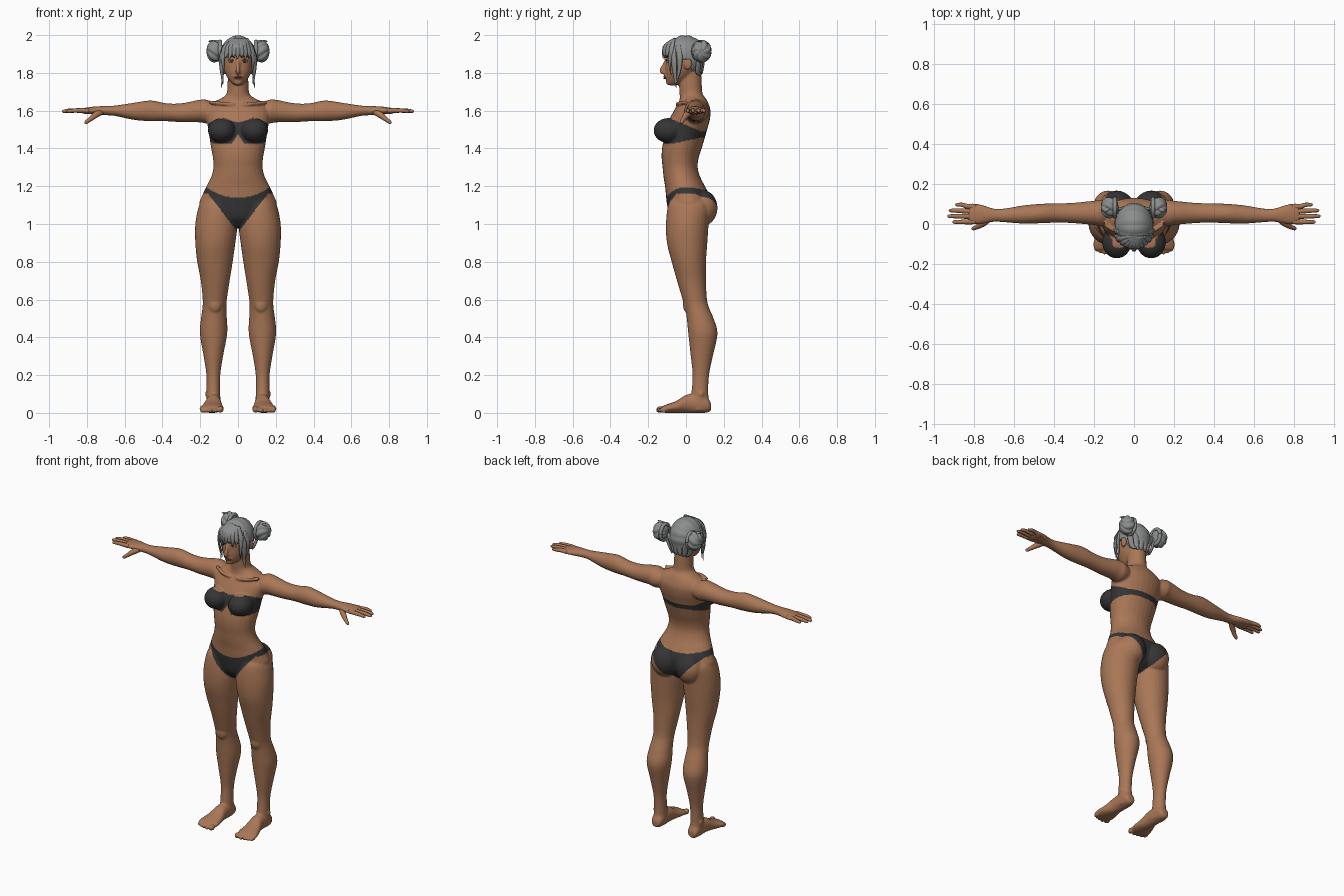
import bpy, bmesh, math
from mathutils import Vector, Matrix


def material(name, rgb):
    m = bpy.data.materials.new(name)
    m.diffuse_color = (*rgb, 1)
    return m


SKIN = material("brown skin", (0.40, 0.185, 0.095))
CLOTH = material("charcoal cloth", (0.035, 0.035, 0.036))
HAIR = material("grey hair", (0.26, 0.27, 0.27))
WHITE = material("eye white", (0.6, 0.58, 0.55))
DARK = material("dark brown", (0.03, 0.018, 0.012))
LIP = material("lip brown", (0.24, 0.085, 0.055))


def finish(bm, name, mat):
    bmesh.ops.recalc_face_normals(bm, faces=bm.faces[:])
    me = bpy.data.meshes.new(name)
    bm.to_mesh(me)
    bm.free()
    me.materials.append(mat)
    me.polygons.foreach_set("use_smooth", [True] * len(me.polygons))
    ob = bpy.data.objects.new(name, me)
    bpy.context.collection.objects.link(ob)
    return ob


def spline(rows, sub):
    """Catmull-Rom interpolation of tuples."""
    out = []
    n = len(rows)
    for i in range(n - 1):
        a, b, c, d = (rows[max(0, min(n - 1, i + k))] for k in (-1, 0, 1, 2))
        for s in range(sub):
            t = s / sub
            out.append([0.5 * (2 * q + (r - p) * t + (2 * p - 5 * q + 4 * r - u) * t * t
                               + (3 * q - p - 3 * r + u) * t ** 3)
                        for p, q, r, u in zip(a, b, c, d)])
    out.append(list(rows[-1]))
    return out


def skin_rings(bm, rings):
    loops = [[bm.verts.new(p) for p in ring] for ring in rings]
    n = len(loops[0])
    for a, b in zip(loops, loops[1:]):
        for i in range(n):
            bm.faces.new((a[i], a[(i + 1) % n], b[(i + 1) % n], b[i]))
    bm.faces.new(loops[0])
    bm.faces.new(loops[-1][::-1])


def loft(bm, rows, frame, seg=28, sub=4):
    """Rows are (position, a low, a high, b low, b high) of elliptical sections."""
    rings = []
    for t, a0, a1, b0, b1 in spline(rows, sub):
        ring = []
        for k in range(seg):
            g = math.tau * k / seg
            ring.append(frame(t, (a0 + a1) / 2 + (a1 - a0) / 2 * math.cos(g),
                              (b0 + b1) / 2 + (b1 - b0) / 2 * math.sin(g)))
        rings.append(ring)
    skin_rings(bm, rings)


def tube(bm, pts, centre=None, flat=1.0, seg=10, sub=4):
    """Points are (x, y, z, radius); flattened towards the centre if one is given."""
    path = spline(pts, sub)
    pos = [Vector(p[:3]) for p in path]
    rings = []
    for i, p in enumerate(pos):
        d = (pos[min(i + 1, len(pos) - 1)] - pos[max(i - 1, 0)]).normalized()
        ref = (p - Vector(centre)) if centre else Vector((0.05, 0.1, 1))
        side = d.cross(ref).normalized()
        up = side.cross(d)
        r = max(path[i][3], 0.0008)
        rings.append([p + side * r * math.cos(math.tau * k / seg)
                      + up * r * flat * math.sin(math.tau * k / seg) for k in range(seg)])
    skin_rings(bm, rings)


def ball(bm, c, r, u=24, v=16):
    bmesh.ops.create_uvsphere(bm, u_segments=u, v_segments=v, radius=1,
                              matrix=Matrix.Translation(c) @ Matrix.Diagonal((*r, 1)))


# Torso, neck and head masses
bm = bmesh.new()
upright = lambda t, a, b: (a, b, t)
torso = [(0.985, .05, -.045, .06), (1.03, .15, -.085, .11), (1.1, .203, -.10, .13),
         (1.15, .19, -.106, .125), (1.2, .167, -.111, .10), (1.25, .142, -.119, .075),
         (1.3, .13, -.124, .062), (1.35, .133, -.129, .067), (1.4, .142, -.127, .083),
         (1.45, .15, -.117, .098), (1.5, .157, -.107, .112), (1.55, .167, -.09, .126),
         (1.6, .172, -.064, .13), (1.64, .14, -.04, .118), (1.665, .09, -.033, .105),
         (1.69, .061, -.034, .088), (1.75, .055, -.037, .083), (1.82, .053, -.03, .08)]
head = [(1.734, .018, -.09, -.05), (1.75, .038, -.1, -.01), (1.78, .06, -.107, .03),
        (1.81, .073, -.11, .06), (1.84, .08, -.109, .075), (1.88, .083, -.108, .085),
        (1.92, .083, -.106, .088), (1.96, .066, -.08, .07), (1.982, .03, -.04, .03)]
for part in (torso, head):
    loft(bm, [(z, -w, w, f, b) for z, w, f, b in part], upright)
tube(bm, [(0, -.1, 1.875, .009), (0, -.117, 1.84, .010), (0, -.128, 1.813, .014),
          (0, -.112, 1.8, .012)])
ball(bm, (0, -.094, 1.75), (.02, .012, .014))
ball(bm, (0, -.1, 1.778), (.025, .016, .014))

# Limbs, mirrored
leg = [(1.14, .04, .17, -.07, .11), (1.1, .02, .205, -.095, .13), (1.0, .003, .226, -.106, .12),
       (.9, .014, .226, -.101, .113), (.8, .028, .216, -.076, .106), (.7, .044, .197, -.048, .106),
       (.6, .059, .187, -.018, .111), (.55, .061, .189, -.004, .125), (.5, .059, .196, .004, .146),
       (.42, .057, .202, .012, .167), (.3, .079, .182, .025, .142), (.2, .094, .167, .035, .122),
       (.1, .094, .167, .028, .118), (.05, .092, .168, .02, .126), (.012, .097, .163, .02, .125)]
foot = [(.132, .108, .153, .012, .05), (.11, .094, .166, .001, .085), (.05, .09, .168, -.001, .1),
        (0, .088, .173, .0, .095), (-.05, .08, .19, .0, .064), (-.1, .075, .204, .0, .046),
        (-.128, .085, .198, .002, .034)]
arm = [(.1, .02, .1, 1.55, 1.63), (.16, -.01, .12, 1.532, 1.656), (.2, -.005, .116, 1.538, 1.658),
       (.3, .004, .106, 1.539, 1.639), (.38, .007, .103, 1.544, 1.639), (.46, .004, .101, 1.544, 1.654),
       (.55, .002, .093, 1.551, 1.642), (.65, .009, .077, 1.572, 1.627), (.7, .011, .077, 1.576, 1.625),
       (.76, .001, .096, 1.58, 1.622), (.81, -.003, .104, 1.583, 1.615), (.828, .005, .098, 1.588, 1.61)]
for s in (-1, 1):
    loft(bm, leg, lambda t, a, b: (s * a, b, t))
    loft(bm, foot, lambda t, a, b: (s * a, t, b))
    loft(bm, arm, lambda t, a, b: (s * t, a, b))
    for i, (x, y, r) in enumerate([(.093, -.136, .018), (.122, -.138, .013), (.146, -.133, .013),
                                   (.168, -.126, .012), (.188, -.117, .012)]):
        ball(bm, (s * x, y, r), (r * .95, .022, r), 14, 10)
    ball(bm, (s * .086, -.092, 1.495), (.073, .08, .066))
    ball(bm, (s * .087, .084, 1.085), (.087, .083, .096))
    ball(bm, (s * .088, .01, 1.848), (.011, .022, .033))
    # collar bone, kneecap and ankle
    tube(bm, [(s * .02, -.045, 1.63, .009), (s * .08, -.042, 1.637, .01), (s * .15, .0, 1.645, .01)])
    ball(bm, (s * .122, .006, .575), (.035, .022, .045))
    ball(bm, (s * .165, .08, .1), (.009, .015, .015))
raw = finish(bm, "body_masses", SKIN)

# Fuse the masses into one smooth body
rm = raw.modifiers.new("fuse", 'REMESH')
rm.mode = 'VOXEL'
rm.voxel_size = 0.0052
sm = raw.modifiers.new("soften", 'SMOOTH')
sm.factor = 0.5
sm.iterations = 7
dg = bpy.context.evaluated_depsgraph_get()
me = bpy.data.meshes.new_from_object(raw.evaluated_get(dg))
bpy.data.objects.remove(raw)
me.name = "body"
me.materials.clear()
me.materials.append(SKIN)
me.materials.append(CLOTH)
body = bpy.data.objects.new("body", me)
bpy.context.collection.objects.link(body)


def is_cloth(c):
    x, y, z = abs(c.x), c.y, c.z
    # bandeau top narrowing to a strap at the back
    t = max(0, min(1, (y + .08) / .16))
    low = 1.425 + .032 * t
    if y < -.06:
        low = max(low, 1.475 - 1.5 * x)
    high = 1.557 - .067 * t - (max(0, .02 - .25 * x) if y < -.05 else 0)
    if x < .175 and low < z < high:
        return True
    # briefs
    if y < 0.02:
        top, bottom = 1.14 + .055 * min(1, x / .17) ** 2, .955 + 1.3 * x
    else:
        top, bottom = 1.175 + .02 * min(1, x / .17) ** 2, .965 + 1.15 * x
    return min(bottom, 1.16) < z < top


for p in me.polygons:
    p.use_smooth = True
    p.material_index = int(is_cloth(p.center))

# Fingers and thumbs
bm = bmesh.new()
for s in (-1, 1):
    for y0, y1, tip in ((.088, .096, .893), (.064, .067, .925), (.038, .039, .932), (.011, .01, .907)):
        tube(bm, [(s * .79, y0, 1.6, .012), (s * .83, y0, 1.601, .0125),
                  (s * (tip - .035), y1, 1.6, .0105), (s * (tip - .007), y1, 1.596, .008),
                  (s * tip, y1, 1.594, .001)], seg=12)
    tube(bm, [(s * .715, .035, 1.598, .016), (s * .75, .006, 1.58, .017), (s * .782, -.014, 1.555, .012),
              (s * .805, -.023, 1.538, .009), (s * .811, -.025, 1.533, .001)], seg=12)
finish(bm, "fingers", SKIN)

# Eyes, brows and lips
whites, darks, lips = bmesh.new(), bmesh.new(), bmesh.new()
for s in (-1, 1):
    ball(whites, (s * .034, -.089, 1.86), (.016, .014, .0075))
    ball(darks, (s * .034, -.0975, 1.86), (.0065, .007, .0065), 14, 10)
    tube(darks, [(s * .017, -.103, 1.863, .001), (s * .033, -.104, 1.869, .0018),
                 (s * .053, -.092, 1.864, .0008)], seg=6)
    tube(darks, [(s * .015, -.107, 1.881, .002), (s * .037, -.1, 1.888, .0028),
                 (s * .06, -.083, 1.883, .001)], seg=6)
for z, r in ((1.781, .0045), (1.772, .005)):
    tube(lips, [(-.022, -.105, 1.777, .001), (0, -.1155, z, r), (.022, -.105, 1.777, .001)], seg=8)
finish(whites, "eyes", WHITE)
finish(darks, "irises_and_brows", DARK)
finish(lips, "lips", LIP)

# Hair cap: ribs run from side to side and gather at the buns
bm = bmesh.new()
bmesh.ops.create_uvsphere(bm, u_segments=96, v_segments=36, radius=1,
                          matrix=Matrix.Rotation(math.pi / 2, 4, 'Y'))
for v in bm.verts:
    rib = 1 + .035 * abs(math.cos(7 * math.atan2(v.co.z, v.co.y))) * math.hypot(v.co.y, v.co.z)
    v.co = Vector((v.co.x * .096, -.005 + v.co.y * .107 * rib, 1.889 + v.co.z * .107 * rib))
face_gap = []
for f in bm.faces:
    c = f.calc_center_median()
    if (c.y < -.04 and c.z < 1.905) or (c.y < .028 and c.z < 1.87) or c.z < 1.797:
        face_gap.append(f)
bmesh.ops.delete(bm, geom=face_gap, context='FACES')
cap = finish(bm, "hair_cap", HAIR)
cap.modifiers.new("thickness", 'SOLIDIFY').thickness = 0.008

# Fringe, side locks and nape locks
bm = bmesh.new()
C = (0, -.005, 1.88)
for i in range(9):
    x = -.08 + .02 * i
    y = -.006 - .114 * math.sqrt(1 - (x / .105) ** 2)
    tip = 1.872 + .014 * (i % 2) - 2.5 * x * x
    tube(bm, [(.02 + x * .35, -.062, 1.982, .008), (x * .8, y * .93, 1.945, .015),
              (x, y, 1.905, .013), (x * 1.06 - .006, y - .001, tip, .001)], C, .5)
for s in (-1, 1):
    tube(bm, [(s * .06, -.07, 1.955, .01), (s * .087, -.066, 1.89, .017), (s * .088, -.062, 1.82, .014),
              (s * .082, -.056, 1.765, .009), (s * .09, -.052, 1.72, .001)], C, .45)
    tube(bm, [(s * .075, -.04, 1.945, .012), (s * .094, -.034, 1.88, .016), (s * .089, -.036, 1.82, .011),
              (s * .078, -.05, 1.745, .001)], C, .45)
    tube(bm, [(s * .065, -.08, 1.93, .01), (s * .08, -.085, 1.88, .011), (s * .077, -.085, 1.83, .007),
              (s * .074, -.078, 1.785, .001)], C, .45)
    for k in range(3):
        x = s * (.015 + .026 * k)
        tube(bm, [(s * .09, .07, 1.91, .012), (x * 1.3, .088 - .01 * k, 1.86, .017),
                  (x, .083 - .01 * k, 1.805, .014), (x * .7, .079, 1.79, .004)], C, .5)
finish(bm, "hair_locks", HAIR)

# Twisted side buns
bm = bmesh.new()
for s in (-1, 1):
    new = bmesh.ops.create_uvsphere(bm, u_segments=56, v_segments=24, radius=1,
                                    matrix=Matrix.Rotation(math.pi / 2, 4, 'Y'))["verts"]
    for v in new:
        a = math.atan2(v.co.z, v.co.y)
        rib = .92 + .16 * abs(math.sin(3.5 * a + 2 * v.co.x)) * math.hypot(v.co.y, v.co.z)
        v.co = Vector((s * (.122 + v.co.x * .047 * rib), .082 + v.co.y * .05 * rib,
                       1.915 + v.co.z * .056 * rib))
    # wrapped strand around the base and loose tuft on top
    ring = [(s * .095, .082 + .044 * math.cos(g), 1.915 + .05 * math.sin(g), .011)
            for g in (math.tau * k / 12 for k in range(13))]
    tube(bm, ring, (s * .095, .082, 1.915), 1, sub=3)
    tube(bm, [(s * .12, .085, 1.955, .012), (s * .138, .07, 1.968, .01),
              (s * .162, .06, 1.966, .001)], (s * .122, .082, 1.915), .6)
finish(bm, "hair_buns", HAIR)
